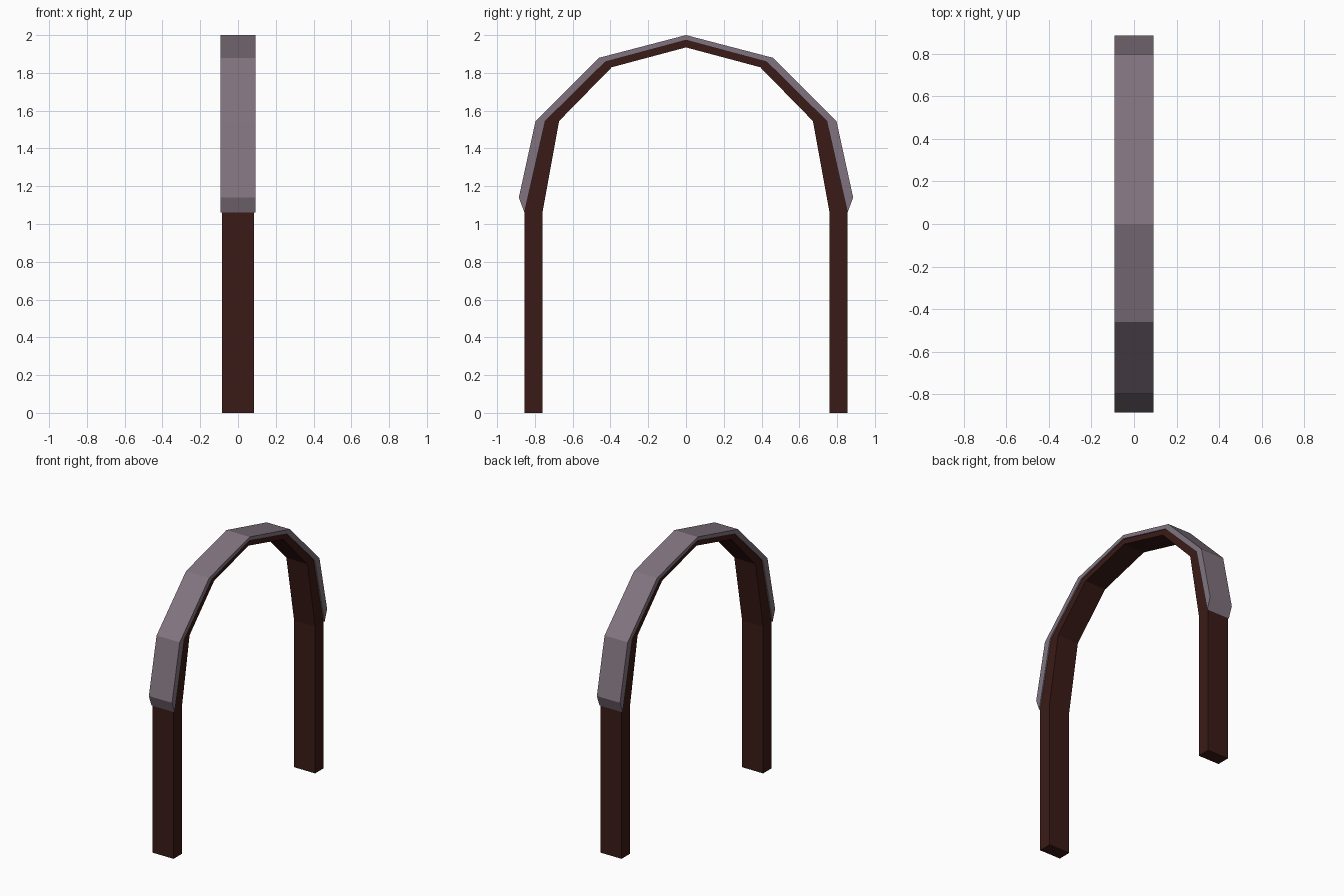
import bpy
import bmesh

if "Cube" in bpy.data.objects:
    bpy.data.objects.remove(bpy.data.objects["Cube"])


def material(name, rgb):
    m = bpy.data.materials.new(name)
    m.diffuse_color = (*rgb, 1)
    m.use_nodes = True
    m.node_tree.nodes["Principled BSDF"].inputs["Base Color"].default_value = m.diffuse_color
    return m


def mirrored(half):
    """Mirror a (y, z) half path that ends on the centre line."""
    return half + [(-y, z) for y, z in reversed(half[:-1])]


def arch_band(name, outer, inner, half_width, mat):
    """Sweep a rectangular section between an outer and an inner (y, z) path."""
    bm = bmesh.new()
    rings = []
    for (yo, zo), (yi, zi) in zip(mirrored(outer), mirrored(inner)):
        section = [(-half_width, yo, zo), (half_width, yo, zo),
                   (half_width, yi, zi), (-half_width, yi, zi)]
        rings.append([bm.verts.new(p) for p in section])
    for a, b in zip(rings, rings[1:]):
        for i in range(4):
            j = (i + 1) % 4
            bm.faces.new((a[i], a[j], b[j], b[i]))
    bm.faces.new(rings[0])
    bm.faces.new(rings[-1])
    bmesh.ops.recalc_face_normals(bm, faces=bm.faces)
    mesh = bpy.data.meshes.new(name)
    bm.to_mesh(mesh)
    bm.free()
    mesh.materials.append(mat)
    obj = bpy.data.objects.new(name, mesh)
    bpy.context.collection.objects.link(obj)
    return obj


wood = material("dark_wood", (0.042, 0.011, 0.008))
stone = material("grey_cap", (0.22, 0.175, 0.215))

# Line shared by the top of the wooden arch and the underside of the cap
seam = [(0.855, 1.06), (0.745, 1.545), (0.428, 1.858), (0, 1.973)]

# Wooden legs and arch
arch_band("wooden_arch", [(0.855, 0)] + seam,
          [(0.76, 0), (0.76, 1.06), (0.672, 1.545), (0.393, 1.83), (0, 1.935)],
          0.084, wood)

# Slightly wider cap along the outside of the arch
arch_band("arch_cap", [(0.885, 1.14), (0.797, 1.543), (0.46, 1.88), (0, 2.0)],
          seam, 0.0925, stone)
